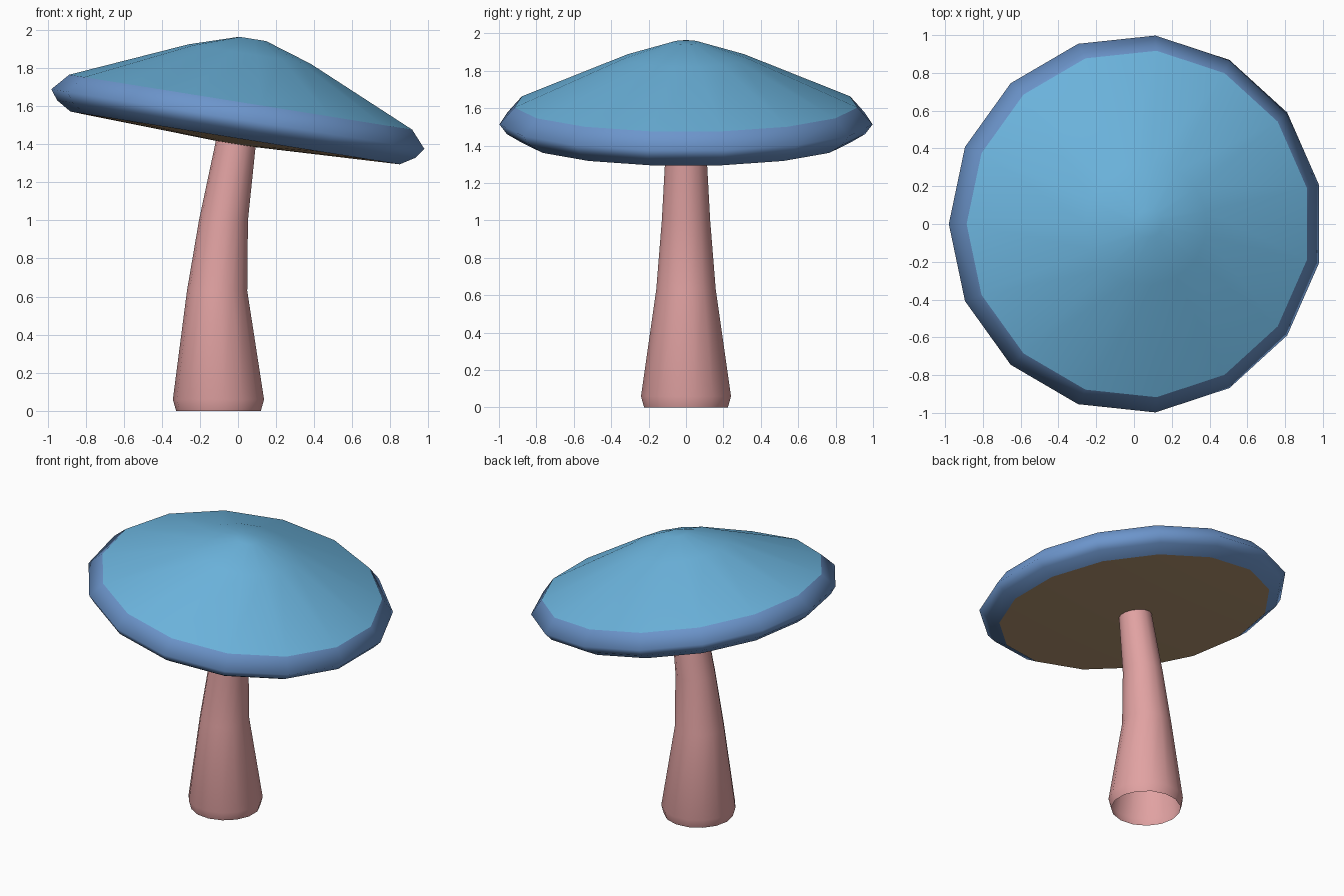
import bpy, bmesh
from math import sin, cos, pi, radians
from mathutils import Matrix, Vector

cube = bpy.data.objects.get("Cube")
if cube:
    bpy.data.objects.remove(cube)


def material(name, rgb):
    m = bpy.data.materials.new(name)
    m.use_nodes = True
    m.diffuse_color = (*rgb, 1)
    m.node_tree.nodes["Principled BSDF"].inputs["Base Color"].default_value = (*rgb, 1)
    return m


sky = material("sky blue", (0.15, 0.46, 0.73))
slate = material("slate blue", (0.15, 0.30, 0.60))
pink = material("dusty pink", (0.75, 0.36, 0.36))
tan = material("tan", (0.44, 0.29, 0.16))

SIDES = 15


def loft(name, rings, mat, frame=Matrix(), close_top=False):
    """Skin rings of (centre x, height, radius), listed from bottom to top."""
    bm = bmesh.new()
    loops = []
    for cx, z, r in rings:
        if r == 0:
            loops.append([bm.verts.new((cx, 0, z))] * SIDES)
            continue
        angles = [pi + 2 * pi * i / SIDES for i in range(SIDES)]
        loops.append([bm.verts.new((cx + r * cos(a), r * sin(a), z)) for a in angles])
    for low, high in zip(loops, loops[1:]):
        for i in range(SIDES):
            j = (i + 1) % SIDES
            corners = dict.fromkeys((low[i], low[j], high[j], high[i]))
            bm.faces.new(list(corners))
    if close_top:
        bm.faces.new(loops[-1])
    bm.transform(frame)
    mesh = bpy.data.meshes.new(name)
    bm.to_mesh(mesh)
    bm.free()
    mesh.materials.append(mat)
    mesh.shade_smooth()
    obj = bpy.data.objects.new(name, mesh)
    bpy.context.collection.objects.link(obj)
    return obj


# Tilted frame shared by the cap parts
cap = Matrix.Translation(Vector((0.01, 0, 1.53))) @ Matrix.Rotation(radians(9.1), 4, "Y")

# Cap: shallow dome, rounded rim and slightly bulging underside
loft("cap_top", [(0, 0.09, 0.922), (0, 0.347, 0.328), (0, 0.428, 0.072)], sky, cap, True)
loft("cap_rim", [(0, -0.10, 0.885), (0, -0.053, 0.963), (0, 0, 1.003), (0, 0.09, 0.922)], slate, cap)
loft("gills", [(0, -0.135, 0), (0, -0.10, 0.885)], tan, cap)

# Stem: bent, tapering tube running up into the cap
loft("stem", [(-0.10, 0, 0.225), (-0.10, 0.06, 0.242), (-0.108, 0.63, 0.16),
              (-0.075, 1.0, 0.13), (-0.012, 1.4, 0.108), (0.01, 1.55, 0.10)], pink)
